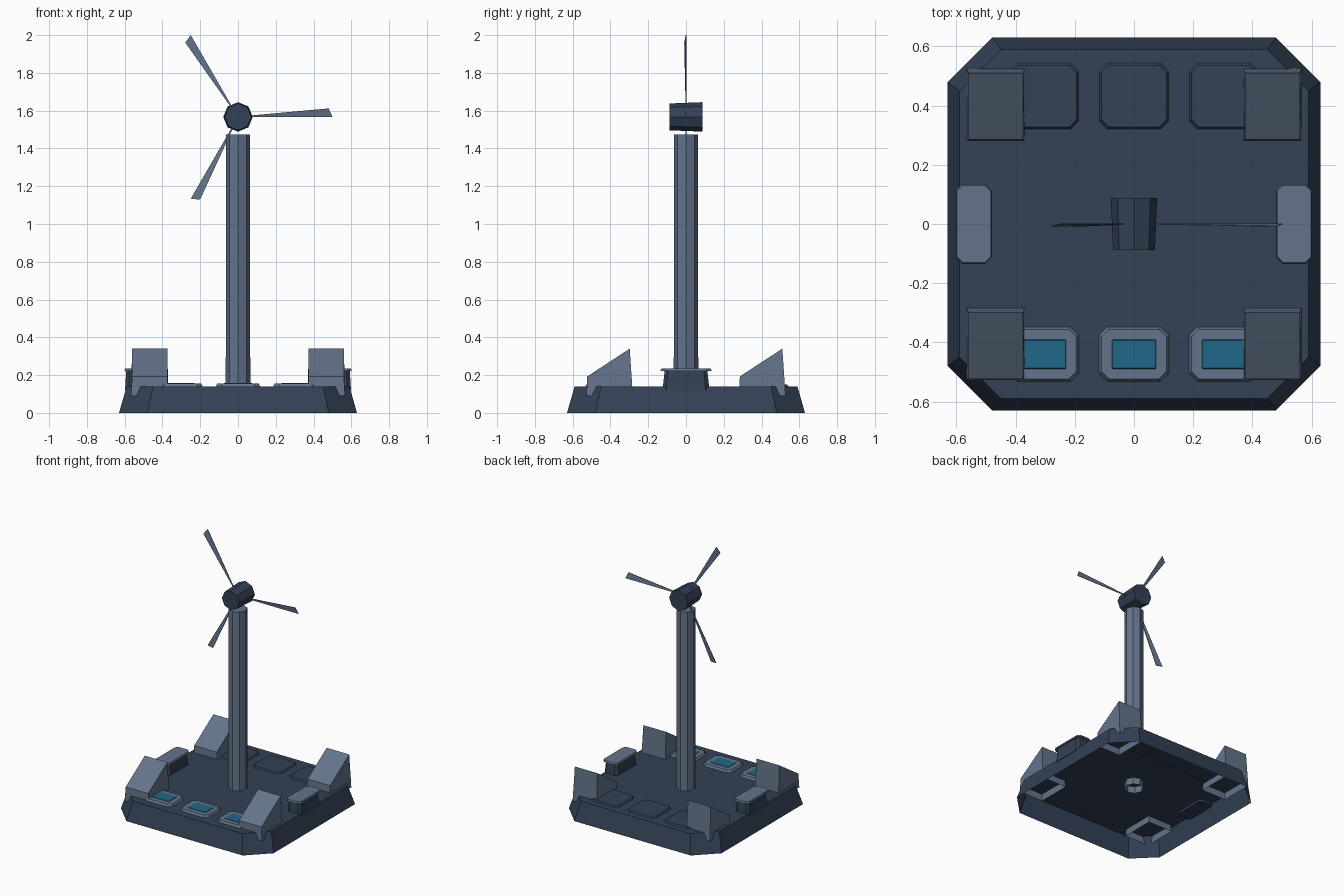
import bpy, bmesh, math
from mathutils import Matrix

if "Cube" in bpy.data.objects:
    bpy.data.objects.remove(bpy.data.objects["Cube"])


def material(name, rgb):
    m = bpy.data.materials.new(name)
    m.diffuse_color = (*rgb, 1)
    m.use_nodes = True
    m.node_tree.nodes["Principled BSDF"].inputs["Base Color"].default_value = m.diffuse_color
    return m


NAVY = material("dark_slate", (0.033, 0.053, 0.091))
STEEL = material("steel_grey", (0.127, 0.174, 0.258))
TEAL = material("screen_blue", (0.0152, 0.136, 0.242))


def loft(name, rings, mat, bottom=True, top=True, matrix=None):
    """Skin a list of equal-length point rings, optionally capping the ends."""
    bm = bmesh.new()
    loops = [[bm.verts.new(p) for p in r] for r in rings]
    for a, b in zip(loops, loops[1:]):
        n = len(a)
        for i in range(n):
            j = (i + 1) % n
            bm.faces.new((a[i], a[j], b[j], b[i]))
    if bottom:
        bm.faces.new(loops[0][::-1])
    if top:
        bm.faces.new(loops[-1])
    if matrix:
        bm.transform(matrix)
    if bottom or top:
        bmesh.ops.recalc_face_normals(bm, faces=bm.faces)
    me = bpy.data.meshes.new(name)
    bm.to_mesh(me)
    bm.free()
    me.materials.append(mat)
    ob = bpy.data.objects.new(name, me)
    bpy.context.collection.objects.link(ob)
    return ob


def chamfered(cx, cy, hx, hy, c, z):
    """Rectangle with cut corners, counter-clockwise."""
    pts = [(hx, -hy + c), (hx, hy - c), (hx - c, hy), (-hx + c, hy),
           (-hx, hy - c), (-hx, -hy + c), (-hx + c, -hy), (hx - c, -hy)]
    return [(cx + x, cy + y, z) for x, y in pts]


def octagon(r, z):
    return [(r * math.cos(i * math.pi / 4), r * math.sin(i * math.pi / 4), z) for i in range(8)]


# Base platform, open underneath
loft("base_platform", [chamfered(0, 0, 0.63, 0.63, 0.15, 0),
                       chamfered(0, 0, 0.59, 0.59, 0.14, 0.14)], NAVY, bottom=False)

# Three pads at the back, three framed screens at the front
for i in (-1, 0, 1):
    x = i * 0.304
    loft("back_pad", [chamfered(x, 0.432, 0.118, 0.112, 0.028, 0.139),
                      chamfered(x, 0.432, 0.110, 0.104, 0.025, 0.15)], NAVY, bottom=False)
    loft("screen_frame", [chamfered(x, -0.44, 0.118, 0.093, 0.028, 0.139),
                          chamfered(x, -0.44, 0.109, 0.084, 0.025, 0.156)], STEEL, bottom=False)
    loft("screen", [chamfered(x, -0.44, 0.076, 0.05, 0.002, 0.155),
                    chamfered(x, -0.44, 0.072, 0.047, 0.002, 0.159)], TEAL, bottom=False)

# Side boxes with lids
for s in (-1, 1):
    x = s * 0.541
    loft("side_box", [chamfered(x, 0, 0.057, 0.124, 0.02, 0.122),
                      chamfered(x, 0, 0.051, 0.113, 0.018, 0.224)], NAVY)
    loft("side_box_lid", [chamfered(x, 0, 0.061, 0.135, 0.022, 0.223),
                          chamfered(x, 0, 0.057, 0.130, 0.02, 0.236)], STEEL)

# Corner wedges, all sloping toward the front, open underneath
for s in (-1, 1):
    for y0 in (-0.527, 0.281):
        def ring(h, front, back, zf, zb):
            c = s * 0.4675
            return [(c - h, y0 + front, zf), (c + h, y0 + front, zf),
                    (c + h, y0 + back, zb), (c - h, y0 + back, zb)]
        loft("corner_wedge", [ring(0.099, 0, 0.246, 0.09, 0.09),
                              ring(0.093, 0.004, 0.229, 0.193, 0.34)], STEEL, bottom=False)

# Mast, poking through the platform
loft("mast", [octagon(0.065, 0.09), octagon(0.064, 1.475)], STEEL, bottom=False)

# Turbine hub, axis along y, slightly wider at the back
HUB_Z = 1.567
loft("turbine_hub", [octagon(0.071, -0.088), octagon(0.078, 0.088)], NAVY,
     matrix=Matrix.Translation((0, 0, HUB_Z)) @ Matrix.Rotation(-math.pi / 2, 4, 'X'))

# Three thin twisted blades, widening to the tip
outline = [(0.03, 0, 0), (0.50, 0, 0), (0.48, -0.008, 0.045), (0.03, 0, 0.004)]
for k in range(3):
    rings = [[(x, y + d, z) for x, y, z in outline] for d in (-0.0015, 0.0015)]
    loft("turbine_blade", rings, STEEL,
         matrix=Matrix.Translation((0, 0, HUB_Z)) @ Matrix.Rotation(-k * 2 * math.pi / 3, 4, 'Y'))
